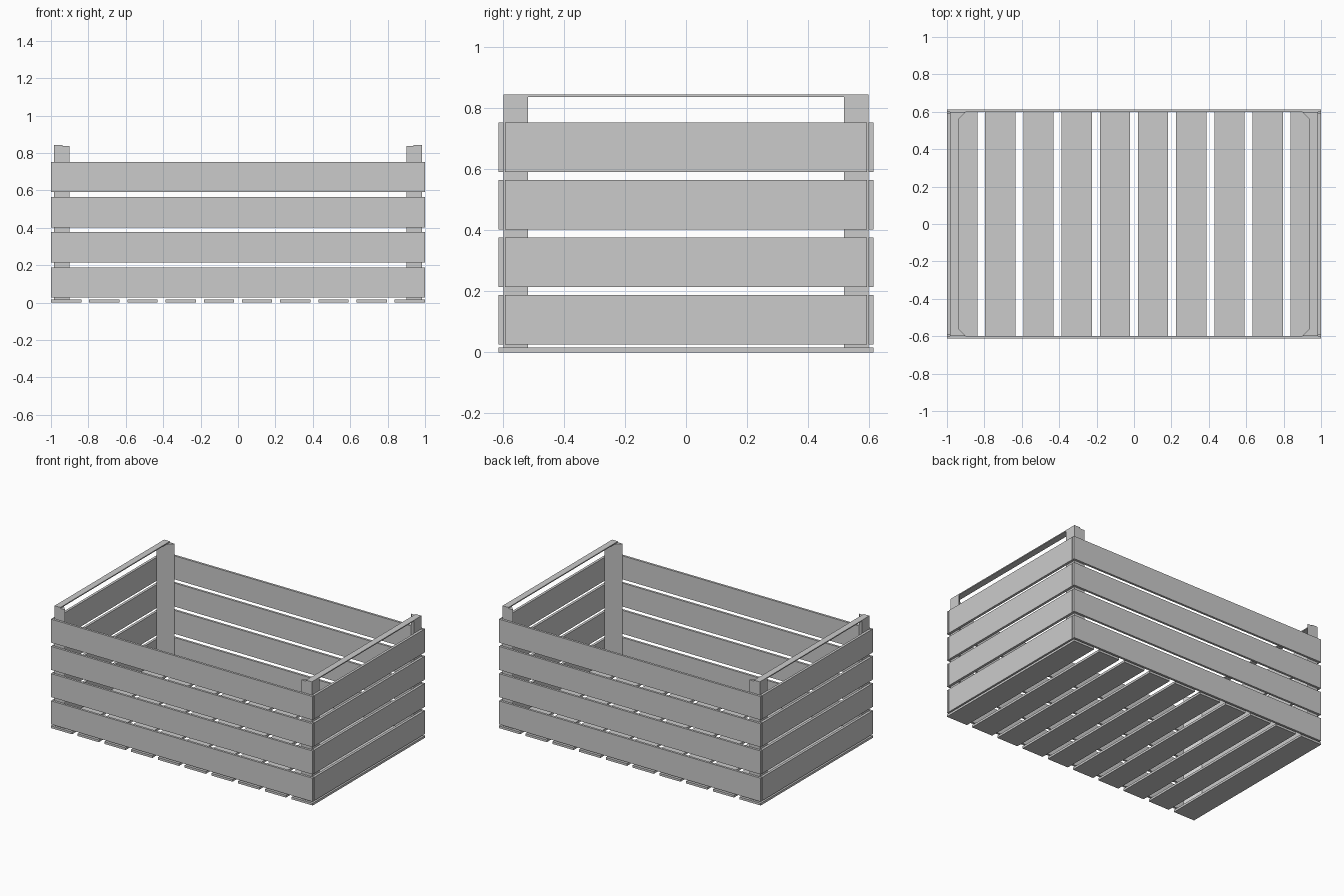
import bpy, bmesh

if "Cube" in bpy.data.objects:
    bpy.data.objects.remove(bpy.data.objects["Cube"])

SLAT_H, T = 0.162, 0.0155
HX, HY = 1.0, 0.613          # outer half sizes
IN_X, IN_Y = HX - T - 0.002, HY - T


def prism(name, pts, z0, z1):
    """Extrude a flat outline from z0 up to z1."""
    bm = bmesh.new()
    face = bm.faces.new([bm.verts.new((x, y, z0)) for x, y in pts])
    top = bmesh.ops.extrude_face_region(bm, geom=[face])["geom"]
    bmesh.ops.translate(bm, vec=(0, 0, z1 - z0),
                        verts=[v for v in top if isinstance(v, bmesh.types.BMVert)])
    bmesh.ops.recalc_face_normals(bm, faces=bm.faces)
    mesh = bpy.data.meshes.new(name)
    bm.to_mesh(mesh)
    bm.free()
    ob = bpy.data.objects.new(name, mesh)
    bpy.context.collection.objects.link(ob)
    return ob


def box(name, x0, x1, y0, y1, z0, z1):
    return prism(name, [(x0, y0), (x1, y0), (x1, y1), (x0, y1)], z0, z1)


# Floor slats
for i in range(10):
    x = -HX + i * (2 * HX - SLAT_H) / 9
    box(f"floor_slat_{i + 1}", x, x + SLAT_H, -HY, HY, 0, T)

# Wall slats, four rows on each side
for row in range(4):
    z = 0.026 + row * 0.188
    for s, side in ((-1, "front"), (1, "back")):
        a, b = sorted((s * IN_Y, s * HY))
        box(f"{side}_slat_{row + 1}", -HX, HX, a, b, z, z + SLAT_H)
    for s, side in ((-1, "left"), (1, "right")):
        a, b = sorted((s * IN_X, s * HX))
        box(f"{side}_slat_{row + 1}", a, b, -0.593, 0.593, z, z + SLAT_H)

# Triangular corner posts
for sx, end in ((-1, "left"), (1, "right")):
    for sy, side in ((-1, "front"), (1, "back")):
        pts = [(sx * IN_X, sy * IN_Y), (sx * (IN_X - 0.081), sy * IN_Y),
               (sx * IN_X, sy * (IN_Y - 0.081))]
        prism(f"{side}_{end}_post", pts, T, 0.836)
    # Thin handle rail lying across the two posts
    a, b = sorted((sx * IN_X, sx * (IN_X - 0.044)))
    box(f"{end}_handle_rail", a, b, -IN_Y, IN_Y, 0.836, 0.843)
